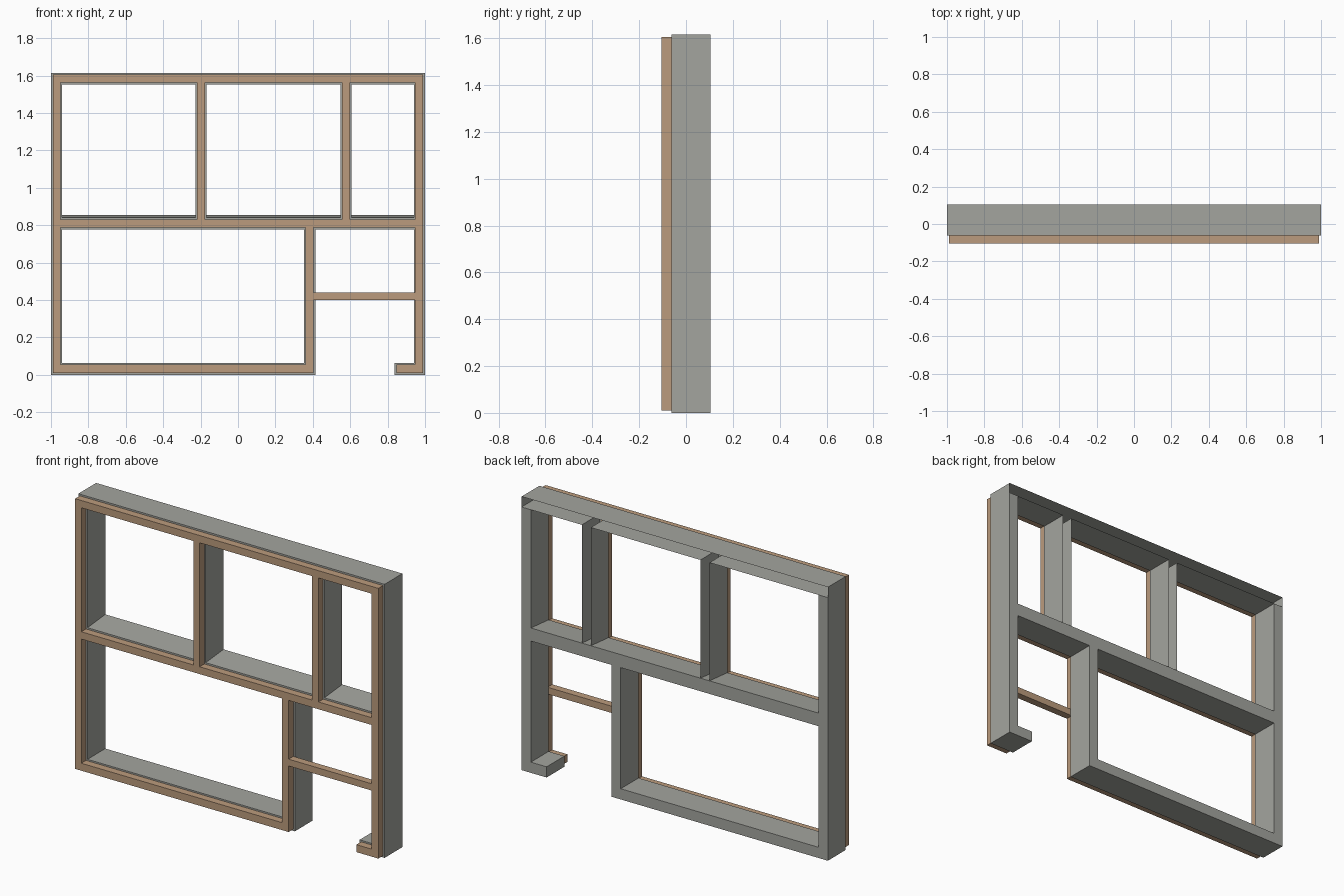
import bpy, bmesh, math

if "Cube" in bpy.data.objects:
    bpy.data.objects.remove(bpy.data.objects["Cube"])

Y_BACK, Y_STEP, Y_FRONT = 0.105, -0.061, -0.105


def material(name, rgb):
    m = bpy.data.materials.new(name)
    m.diffuse_color = (*rgb, 1)
    m.use_nodes = True
    m.node_tree.nodes["Principled BSDF"].inputs["Base Color"].default_value = m.diffuse_color
    return m


def lattice(name, solid, hollow, y0, y1, mat, sill=None):
    """Union of (x0, x1, z0, z1) bars extruded from y0 to y1.
    Hollow bars are open at the back. sill=(z, new_z) lowers a front edge."""
    bars = solid + hollow
    xs = sorted({v for b in bars for v in b[:2]})
    zs = sorted({v for b in bars for v in b[2:]})

    def state(i, j):
        if not (0 <= i < len(xs) - 1 and 0 <= j < len(zs) - 1):
            return 0
        x, z = (xs[i] + xs[i + 1]) / 2, (zs[j] + zs[j + 1]) / 2
        inside = lambda b: b[0] < x < b[1] and b[2] < z < b[3]
        return 2 if any(map(inside, solid)) else 1 if any(map(inside, hollow)) else 0

    bm = bmesh.new()
    cache = {}

    def vert(i, j, y):
        if (i, j, y) not in cache:
            cache[i, j, y] = bm.verts.new((xs[i], y, zs[j]))
        return cache[i, j, y]

    for i in range(len(xs) - 1):
        for j in range(len(zs) - 1):
            s = state(i, j)
            if not s:
                continue
            ring = [(i, j), (i + 1, j), (i + 1, j + 1), (i, j + 1)]
            bm.faces.new([vert(*c, y0) for c in ring])
            if s == 2:
                bm.faces.new([vert(*c, y1) for c in reversed(ring)])
            # side walls wherever the neighbouring cell is emptier
            for k, (di, dj) in enumerate([(0, -1), (1, 0), (0, 1), (-1, 0)]):
                if state(i + di, j + dj) < s:
                    a, b = ring[k], ring[(k + 1) % 4]
                    bm.faces.new([vert(*b, y0), vert(*a, y0), vert(*a, y1), vert(*b, y1)])
    if sill:
        for v in bm.verts:
            if abs(v.co.z - sill[0]) < 1e-4 and abs(v.co.y - y0) < 1e-4:
                v.co.z = sill[1]
    bmesh.ops.dissolve_limit(bm, angle_limit=math.radians(1), verts=bm.verts[:], edges=bm.edges[:])
    bmesh.ops.triangulate(bm, faces=[f for f in bm.faces if len(f.verts) > 4])
    me = bpy.data.meshes.new(name)
    bm.to_mesh(me)
    bm.free()
    me.materials.append(mat)
    ob = bpy.data.objects.new(name, me)
    bpy.context.collection.objects.link(ob)
    return ob


grey = material("grey_frame", (0.37, 0.375, 0.345))
tan = material("tan_trim", (0.50, 0.33, 0.205))

# Deep grey surround: closed columns and rails, open-backed top rail and mullions
lattice("window_surround",
        [(-1, -0.94, 0, 1.553), (0.94, 1, 0, 1.553),      # side columns
         (-1, 1, 0.778, 0.855),                           # middle rail
         (-1, 0.414, 0, 0.063), (0.837, 1, 0, 0.063),     # bottom rail, door foot
         (0.353, 0.414, 0, 0.855)],                       # door post
        [(-1, 1, 1.553, 1.615),                           # top rail
         (-0.227, -0.168, 0.855, 1.553), (0.548, 0.607, 0.855, 1.553)],
        Y_STEP, Y_BACK, grey, sill=(0.855, 0.84))

# Tan trim on the front
lattice("front_trim",
        [(-0.99, -0.95, 0.01, 1.605), (0.947, 0.99, 0.01, 1.605),
         (-0.99, 0.99, 1.562, 1.605), (-0.99, 0.99, 0.787, 0.83),
         (-0.99, 0.404, 0.01, 0.054), (0.847, 0.99, 0.01, 0.054),
         (0.361, 0.404, 0.01, 0.83),
         (-0.218, -0.177, 0.83, 1.562), (0.556, 0.599, 0.83, 1.562),
         (0.404, 0.947, 0.40, 0.44)],                     # transom over the door
        [], Y_FRONT, Y_STEP, tan)
